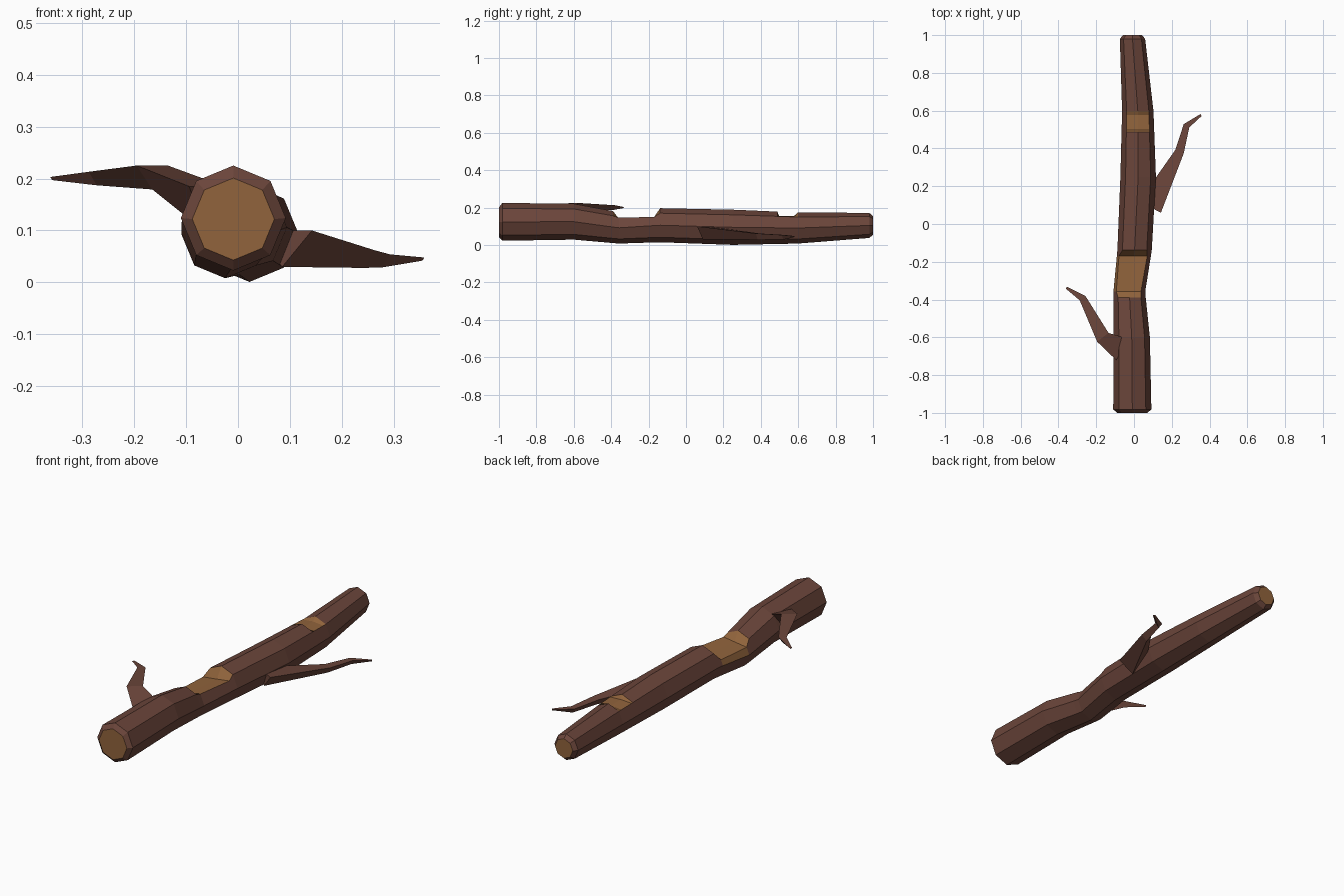
import bpy, bmesh, math
from mathutils import Vector

if "Cube" in bpy.data.objects:
    bpy.data.objects.remove(bpy.data.objects["Cube"])

def material(name, rgb):
    m = bpy.data.materials.new(name)
    m.diffuse_color = (*rgb, 1)
    m.use_nodes = True
    m.node_tree.nodes["Principled BSDF"].inputs["Base Color"].default_value = m.diffuse_color
    return m

BARK = material("brown bark", (0.147, 0.060, 0.043))
WOOD = material("bare wood", (0.285, 0.127, 0.045))

def finish(bm, name):
    bmesh.ops.recalc_face_normals(bm, faces=bm.faces)
    me = bpy.data.meshes.new(name)
    bm.to_mesh(me)
    bm.free()
    me.materials.append(BARK)
    me.materials.append(WOOD)
    ob = bpy.data.objects.new(name, me)
    bpy.context.collection.objects.link(ob)
    return ob

# Trunk centre line: y, x, z, radius
SPINE = [(-1.0, -0.009, 0.122, 0.079), (-0.982, -0.009, 0.124, 0.101),
         (-0.6, -0.012, 0.125, 0.096), (-0.36, -0.025, 0.092, 0.084),
         (-0.14, 0.003, 0.106, 0.091), (0.25, 0.022, 0.095, 0.094),
         (0.6, 0.02, 0.091, 0.083), (0.98, -0.008, 0.105, 0.067),
         (1.0, -0.008, 0.105, 0.05)]

# Notches: y of top edge, floor start, floor end, top edge; floor height and tilt
NOTCHES = [(-0.39, -0.357, -0.17, -0.138, 0.147, 0.15),
           (0.488, 0.498, 0.578, 0.598, 0.156, 0.0)]

def spine_at(y):
    for a, b in zip(SPINE, SPINE[1:]):
        if a[0] <= y <= b[0]:
            t = (y - a[0]) / (b[0] - a[0])
            return [p + (q - p) * t for p, q in zip(a, b)][1:]

def trunk_ring(bm, y):
    x0, z0, r = spine_at(y)
    ring = []
    for k in range(8):
        a = k * math.pi / 4
        x, z = x0 + r * math.cos(a), z0 + r * math.sin(a)
        for _, s, e, h, tilt in [n[:3] + n[3:] if len(n) == 5 else (n[0], n[1], n[2], n[4], n[5]) for n in NOTCHES]:
            if s <= y <= e and k in (1, 2, 3):
                floor = h + tilt * (x - 0.04)
                if z > floor:            # slide the rim down the trunk side
                    x += (z - floor) * 0.414 * (2 - k)
                    z = floor
        ring.append(bm.verts.new((x, y, z)))
    return ring

# Octagonal trunk with notches
bm = bmesh.new()
skip = (-0.36, -0.14, 0.6)
ys = sorted([s[0] for s in SPINE if s[0] not in skip] + [y for n in NOTCHES for y in n[:4]])
rings = [trunk_ring(bm, y) for y in ys]
for i in range(len(ys) - 1):
    mid = (ys[i] + ys[i + 1]) / 2
    for k in range(8):
        j = (k + 1) % 8
        f = bm.faces.new((rings[i][k], rings[i][j], rings[i + 1][j], rings[i + 1][k]))
        for n in NOTCHES:
            top = n[0] < mid < n[3] and k in (1, 2)
            flank = n[5] > 0 and n[1] < mid < n[2] and k == 3
            if top or flank:
                f.material_index = 1
# Sawn ends
for ring in (rings[0], rings[-1]):
    bm.faces.new(ring).material_index = 1
finish(bm, "trunk")

# Three-sided twigs: x, y, top z, half width, depth
def branch(name, path):
    bm = bmesh.new()
    loops = []
    for i, (x, y, z, w, d) in enumerate(path):
        a, b = path[max(i - 1, 0)], path[min(i + 1, len(path) - 1)]
        side = Vector((a[1] - b[1], b[0] - a[0], 0)).normalized() * w
        c = Vector((x, y, z))
        loops.append([bm.verts.new(p) for p in (c + side, c - side, c - Vector((0, 0, d)))])
    for p, q in zip(loops, loops[1:]):
        for k in range(3):
            j = (k + 1) % 3
            bm.faces.new((p[k], p[j], q[j], q[k]))
    bm.faces.new(loops[0])
    bm.faces.new(loops[-1])
    return finish(bm, name)

branch("left_branch", [(-0.06, -0.665, 0.185, 0.065, 0.09),
                       (-0.165, -0.6, 0.225, 0.038, 0.046),
                       (-0.272, -0.393, 0.213, 0.019, 0.026),
                       (-0.358, -0.337, 0.203, 0.006, 0.006)])
branch("right_branch", [(0.085, 0.09, 0.1, 0.065, 0.07),
                        (0.241, 0.383, 0.062, 0.024, 0.034),
                        (0.278, 0.52, 0.054, 0.017, 0.025),
                        (0.355, 0.577, 0.048, 0.006, 0.006)])
